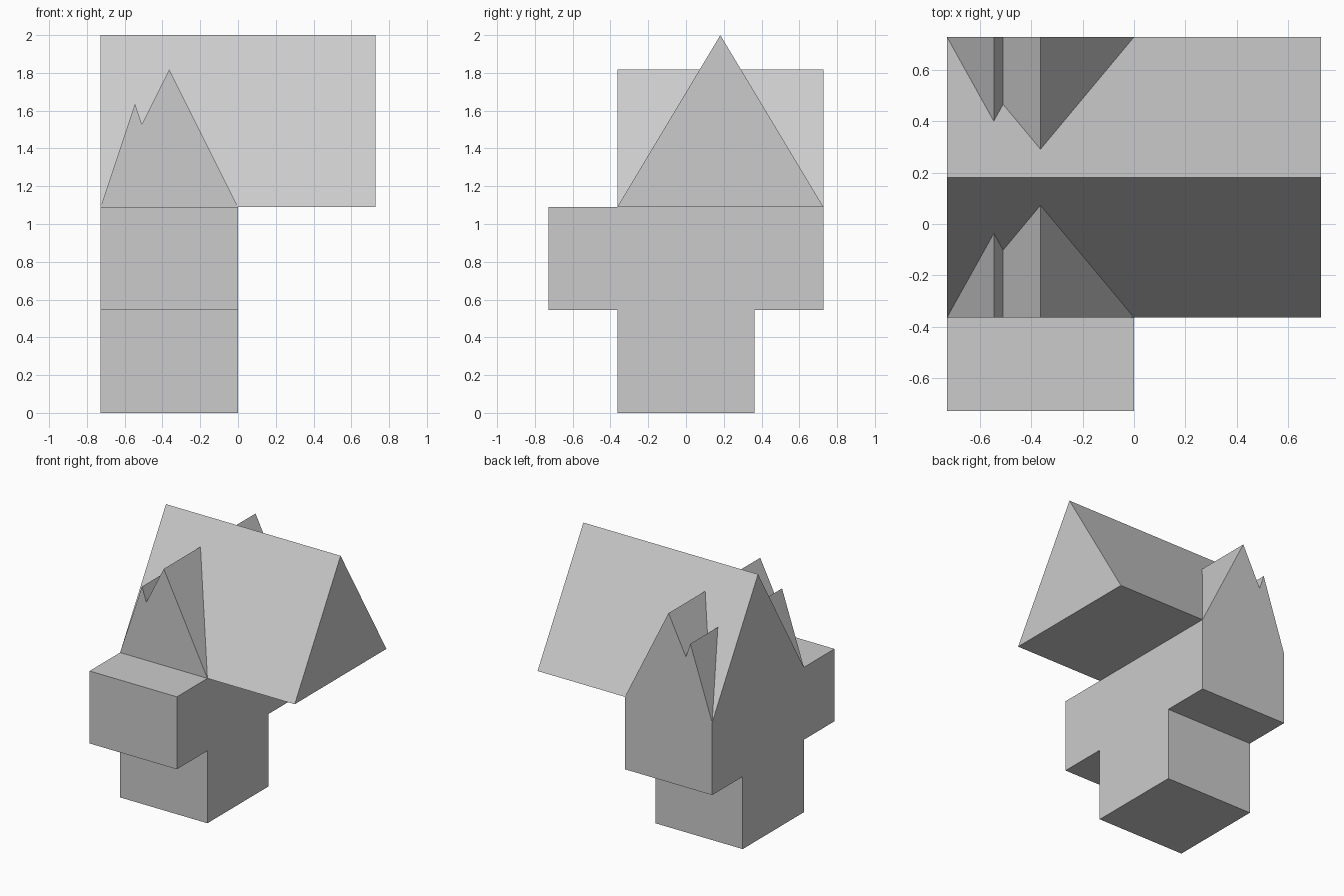
import bpy
import bmesh
from mathutils import Vector

if "Cube" in bpy.data.objects:
    bpy.data.objects.remove(bpy.data.objects["Cube"])

U = 2 / 11  # module: the model is 11 modules high


def extrude_profile(name, points, axis, start, end):
    """Solid from a (horizontal, z) profile swept along 'x' or 'y', in modules."""
    bm = bmesh.new()
    if axis == 'x':
        verts = [bm.verts.new((start * U, h * U, z * U)) for h, z in points]
        sweep = Vector(((end - start) * U, 0, 0))
    else:
        verts = [bm.verts.new((h * U, start * U, z * U)) for h, z in points]
        sweep = Vector((0, (end - start) * U, 0))
    face = bm.faces.new(verts)
    result = bmesh.ops.extrude_face_region(bm, geom=[face], use_keep_orig=True)
    moved = [g for g in result['geom'] if isinstance(g, bmesh.types.BMVert)]
    bmesh.ops.translate(bm, verts=moved, vec=sweep)
    bmesh.ops.recalc_face_normals(bm, faces=bm.faces[:])
    mesh = bpy.data.meshes.new(name)
    bm.to_mesh(mesh)
    bm.free()
    obj = bpy.data.objects.new(name, mesh)
    bpy.context.collection.objects.link(obj)
    return obj


# House body: narrow ground floor with an overhanging upper floor
extrude_profile("house_body",
                [(-2, 0), (2, 0), (2, 3), (4, 3), (4, 6), (-4, 6), (-4, 3), (-2, 3)],
                'x', -4, 0)

# Long main roof, overhanging to the right
extrude_profile("main_roof", [(-2, 6), (4, 6), (1, 11)], 'x', -4, 4)

# Crossing double-peaked gable, with a small steep peak beside the large one
extrude_profile("cross_gable",
                [(-4, 6), (0, 6), (-2, 10), (-2.8, 8.4), (-3, 9)],
                'y', -2, 4)
